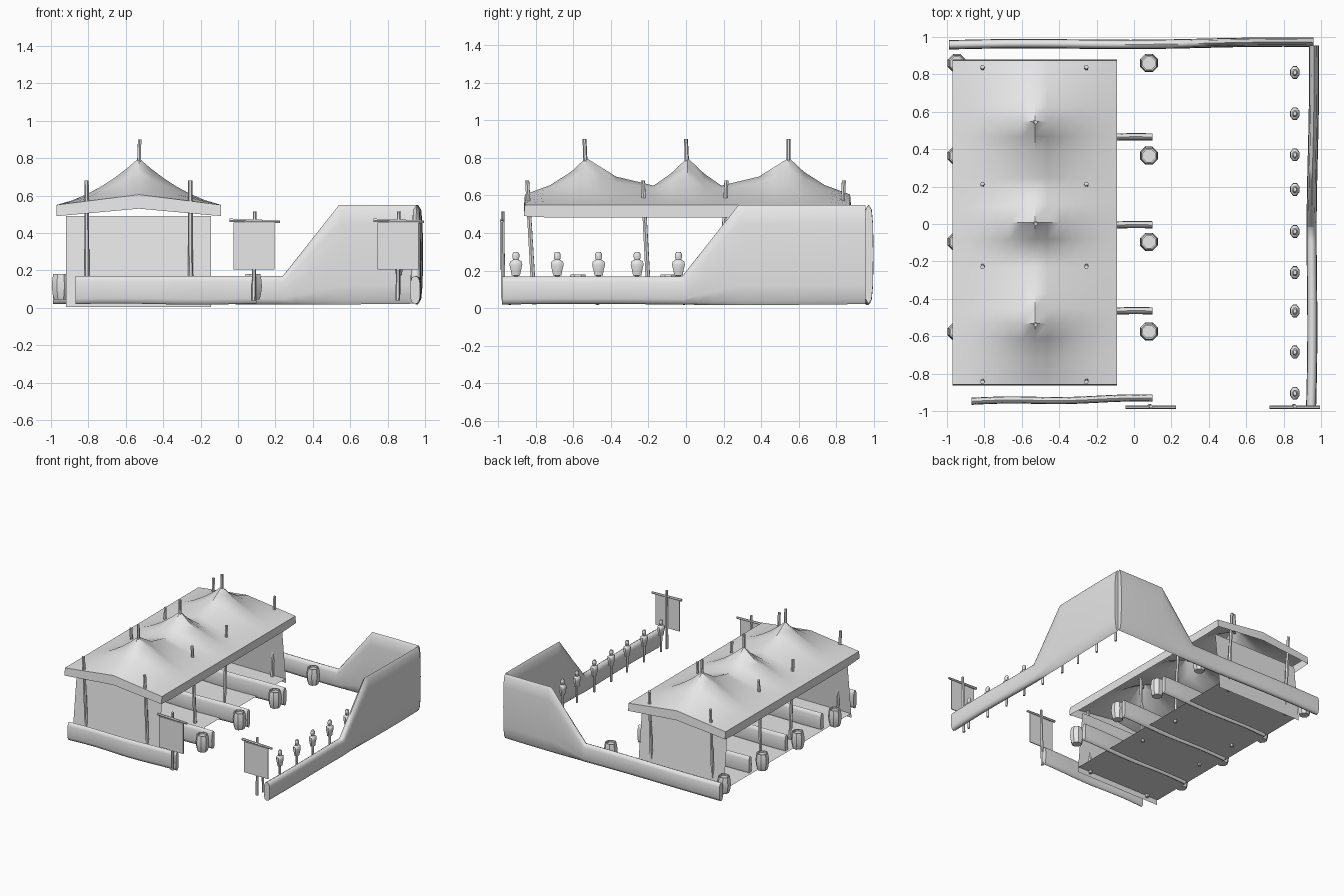
import bpy, bmesh, math
from mathutils import Vector

cube = bpy.data.objects.get("Cube")
if cube:
    bpy.data.objects.remove(cube, do_unlink=True)

grey = bpy.data.materials.new("plain_grey")
grey.use_nodes = True
grey.diffuse_color = (0.8, 0.8, 0.8, 1)
for node in grey.node_tree.nodes:
    if node.type == 'BSDF_PRINCIPLED':
        node.inputs["Base Color"].default_value = (0.8, 0.8, 0.8, 1)


def finish(name, bm, angle=40, solid=True):
    """Turn a bmesh into a named object, smooth with sharp creases."""
    if solid:
        bmesh.ops.recalc_face_normals(bm, faces=bm.faces[:])
    mesh = bpy.data.meshes.new(name)
    bm.to_mesh(mesh)
    bm.free()
    mesh.materials.append(grey)
    mesh.shade_smooth()
    mesh.set_sharp_from_angle(angle=math.radians(angle))
    obj = bpy.data.objects.new(name, mesh)
    bpy.context.scene.collection.objects.link(obj)
    return obj


def skin(bm, rings, caps=True):
    """Bridge a list of closed point rings."""
    loops = [[bm.verts.new(p) for p in ring] for ring in rings]
    n = len(loops[0])
    for a, b in zip(loops, loops[1:]):
        for i in range(n):
            j = (i + 1) % n
            bm.faces.new((a[i], a[j], b[j], b[i]))
    if caps:
        bm.faces.new(loops[0][::-1])
        bm.faces.new(loops[-1])


def lathe(name, profile, x, y, sides=8, squash=1.0, angle=40):
    rings = []
    for r, z in profile:
        turn = [2 * math.pi * (k + 0.5) / sides for k in range(sides)]
        rings.append([(x + r * squash * math.cos(t), y + r * math.sin(t), z) for t in turn])
    bm = bmesh.new()
    skin(bm, rings)
    return finish(name, bm, angle)


def pole(name, a, b, r=0.012, sides=6):
    a, b = Vector(a), Vector(b)
    rot = (b - a).to_track_quat('Z', 'Y')
    rings = []
    for end, k in ((a, 1.0), (b, 0.85)):
        rings.append([end + rot @ Vector((r * k * math.cos(t), r * k * math.sin(t), 0))
                      for t in (2 * math.pi * i / sides for i in range(sides))])
    bm = bmesh.new()
    skin(bm, rings)
    return finish(name, bm)


def lerp(points, s):
    """Piecewise linear lookup in (position, value) pairs."""
    for (s0, v0), (s1, v1) in zip(points, points[1:]):
        if s <= s1:
            return v0 + (v1 - v0) * max(0, s - s0) / (s1 - s0)
    return points[-1][1]


def bank(name, along, start, end, side0, side1, tops, thick=0.024, stations=16, wobble=0.004):
    """Rounded earthen wall running along x or y, with a top-height profile."""
    ss = sorted({start + (end - start) * i / stations for i in range(stations + 1)}
                | {s for s, _ in tops if start < s < end})
    rings = []
    for s in ss:
        f = (s - start) / (end - start)
        mid = side0 + (side1 - side0) * f + wobble * math.sin(9 * f)
        top, low = lerp(tops, s), 0.02 + 0.003 * math.sin(7 * f)
        ring = []
        for k in range(12):
            t = 2 * math.pi * k / 12
            c, d = math.cos(t), math.sin(t)
            w = mid + thick * math.copysign(abs(c) ** 0.7, c)
            z = (top + low) / 2 + (top - low) / 2 * math.copysign(abs(d) ** 0.7, d)
            ring.append((s, w, z) if along == 'x' else (w, s, z))
        rings.append(ring)
    bm = bmesh.new()
    skin(bm, rings)
    return finish(name, bm, 50)


# Outer walls: low at one end, stepping up to the tall corner
low, high = 0.17, 0.55
bank("back_wall", 'x', -0.99, 0.96, 0.958, 0.97,
     [(-0.99, low), (0.24, low), (0.54, high), (0.96, high)], 0.025, 24)
bank("side_wall", 'y', -0.98, 0.955, 0.947, 0.96,
     [(-0.98, low), (-0.02, low), (0.28, high), (0.955, high)], 0.027, 24)
bank("front_wall", 'x', -0.87, 0.1, -0.948, -0.932, [(-0.87, low), (0.1, low)], 0.019)

# Low dividers under the canopy
for i, y in enumerate((-0.47, -0.01, 0.46)):
    bank(f"divider_{i}", 'x', -0.9, 0.1, y - 0.008, y + 0.004, [(-0.9, low), (0.1, low)], 0.019)

# Canopy: three peaks along a ridge, falling in a curve to the eaves
CX, HALF = -0.53, 0.44
ridge = [(0, 0.8), (0.09, 0.715), (0.18, 0.652), (0.24, 0.667), (0.38, 0.7),
         (0.46, 0.75), (0.54, 0.8), (0.62, 0.725), (0.73, 0.655), (0.865, 0.605)]
ys = [-y for y, _ in ridge[:0:-1]] + [y for y, _ in ridge]
us = [-1, -0.81, -0.62, -0.45, -0.3, -0.15, 0, 0.15, 0.3, 0.45, 0.62, 0.81, 1]
bm = bmesh.new()
grid = []
for y in ys:
    r = lerp(ridge, abs(y))
    row = []
    for u in us:
        v = 1 - abs(u)
        z = 0.55 + min(r - 0.55, 0.1) * v + max(r - 0.65, 0) * v * v
        row.append(bm.verts.new((CX + HALF * u, y + 0.008, z)))
    grid.append(row)
for a, b in zip(grid, grid[1:]):
    for i in range(len(us) - 1):
        bm.faces.new((a[i], a[i + 1], b[i + 1], b[i]))
# Hanging valance round the edge
rim = [e for e in bm.edges if e.is_boundary]
new = bmesh.ops.extrude_edge_only(bm, edges=rim)["geom"]
for v in (g for g in new if isinstance(g, bmesh.types.BMVert)):
    u = abs(v.co.x - CX) / HALF
    v.co.z = 0.49 + 0.04 * (1 - u)
    if abs(v.co.y) > 0.85:
        v.co.y += math.copysign(0.006, v.co.y)
    if u > 0.99 and abs(v.co.y) < 0.8:
        v.co.z = 0.482
finish("canopy", bm, 45)

# Floor cloth and leaning end screens
def sheet(name, corners):
    bm = bmesh.new()
    bm.faces.new([bm.verts.new(c) for c in corners])
    return finish(name, bm, solid=False)

X0, X1 = -0.92, -0.145
sheet("floor", [(X0, -0.82, 0.04), (X1, -0.82, 0.04), (X1, 0.82, 0.04), (X0, 0.82, 0.04)])
for label, s in (("front", -1), ("back", 1)):
    sheet(f"{label}_screen", [(X0, 0.83 * s, 0.003), (X1, 0.83 * s, 0.003),
                              (X1, 0.775 * s, 0.49), (X0, 0.775 * s, 0.49)])

# Canopy posts and short ridge poles
for x in (-0.81, -0.255):
    for y in (-0.845, -0.23, 0.215, 0.84):
        foot = y * 0.955 if abs(y) > 0.5 else y * 0.85
        pole("canopy_post", (x + 0.003, foot, 0.02), (x, y, 0.68), 0.014)
for y in (-0.54, 0, 0.545):
    pole("ridge_pole", (CX, y + 0.006 * (y <= 0), 0.74), (CX + 0.004, y, 0.9), 0.012)

# Barrels with recessed tops
barrel = [(0.038, 0.045), (0.046, 0.07), (0.052, 0.115), (0.048, 0.155), (0.043, 0.18),
          (0.035, 0.18), (0.035, 0.165)]
for x in (-0.948, 0.08):
    for y in (-0.575, -0.095, 0.365, 0.86):
        lathe("barrel", barrel, x, y)

# Row of practice dummies on stakes
dummy = [(0.011, 0.04), (0.012, 0.172), (0.024, 0.175), (0.029, 0.2), (0.037, 0.23),
         (0.034, 0.248), (0.016, 0.258), (0.02, 0.272), (0.02, 0.287), (0.012, 0.3)]
for y in (-0.905, -0.685, -0.465, -0.26, -0.04, 0.185, 0.37, 0.59, 0.81):
    lathe("dummy", dummy, 0.86, y, squash=0.72, angle=50)

# Hanging banners beside the entrance
for x in (0.09, 0.86):
    pole("banner_pole", (x - 0.006, -0.972, 0.04), (x, -0.976, 0.515), 0.012)
    pole("banner_bar", (x - 0.135, -0.98, 0.468), (x + 0.135, -0.98, 0.46), 0.01)
    bm = bmesh.new()
    bmesh.ops.create_cube(bm, size=1)
    for v in bm.verts:
        v.co = Vector((x - 0.005 + v.co.x * 0.22, -0.985 + v.co.y * 0.008, 0.33 + v.co.z * 0.25))
    finish("banner_cloth", bm)
